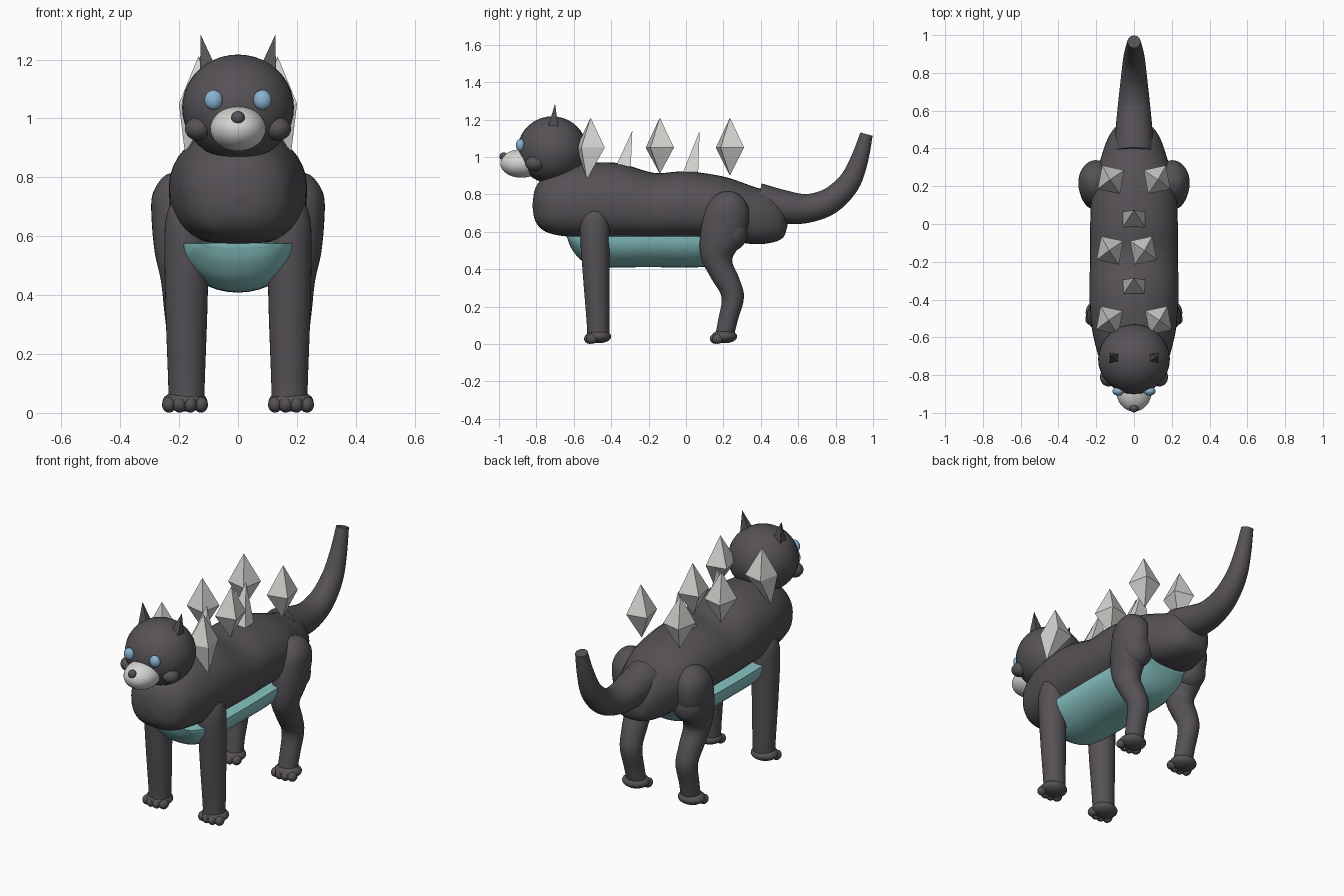
import bpy, bmesh, math
from mathutils import Vector

cube = bpy.data.objects.get("Cube")
if cube:
    bpy.data.objects.remove(cube)


def material(name, rgb):
    m = bpy.data.materials.new(name)
    m.use_nodes = True
    m.diffuse_color = (*rgb, 1)
    m.node_tree.nodes["Principled BSDF"].inputs["Base Color"].default_value = (*rgb, 1)
    return m


FUR = material("charcoal fur", (0.092, 0.083, 0.092))
PALE = material("pale bone", (0.66, 0.66, 0.64))
TEAL = material("teal belly", (0.24, 0.55, 0.54))
BLUE = material("eye blue", (0.25, 0.45, 0.64))
NOSE = material("nose grey", (0.09, 0.09, 0.105))


def finish(bm, name, mat, smooth=True):
    bmesh.ops.recalc_face_normals(bm, faces=bm.faces)
    mesh = bpy.data.meshes.new(name)
    bm.to_mesh(mesh)
    bm.free()
    mesh.materials.append(mat)
    ob = bpy.data.objects.new(name, mesh)
    bpy.context.scene.collection.objects.link(ob)
    if smooth:
        bpy.context.view_layer.objects.active = ob
        bpy.ops.object.select_all(action='DESELECT')
        ob.select_set(True)
        bpy.ops.object.shade_smooth_by_angle(angle=math.radians(45))
    return ob


def ball(name, centre, radii, mat):
    bm = bmesh.new()
    bmesh.ops.create_uvsphere(bm, u_segments=32, v_segments=20, radius=1)
    for v in bm.verts:
        v.co = Vector([c + r * p for c, r, p in zip(centre, radii, v.co)])
    return finish(bm, name, mat)


def spline(a, b, c, d, t):
    return 0.5 * (2 * b + (c - a) * t + (2 * a - 5 * b + 4 * c - d) * t * t
                  + (3 * b - a - 3 * c + d) * t ** 3)


def loft(name, rows, mat, normal=None, x=0, steps=5, sides=36, square=1.0, top=1.0):
    """Smooth skin through rows of (x offset, y, z, half width, half depth)."""
    rows = [Vector(r) for r in rows]
    ext = [rows[0]] + rows + [rows[-1]]
    fine = [spline(*ext[i:i + 4], k / steps)
            for i in range(len(rows) - 1) for k in range(steps)] + [rows[-1]]
    bm = bmesh.new()
    rings = []
    for i, r in enumerate(fine):
        n = normal
        if n is None:
            d = fine[min(i + 1, len(fine) - 1)] - fine[max(i - 1, 0)]
            n = Vector((0, -d[2], d[1])).normalized()
        ring = []
        for k in range(sides):
            c, s = math.cos(math.tau * k / sides), math.sin(math.tau * k / sides)
            if s < 0:
                c, s = (math.copysign(abs(q) ** square, q) for q in (c, s))
            else:
                s *= top
            p = Vector((x + r[0] + max(r[3], 0.002) * c, r[1], r[2]))
            ring.append(bm.verts.new(p + n * max(r[4], 0.002) * s))
        rings.append(ring)
    for a, b in zip(rings, rings[1:]):
        for k in range(sides):
            j = (k + 1) % sides
            bm.faces.new((a[k], a[j], b[j], b[k]))
    bm.faces.new(rings[0])
    bm.faces.new(rings[-1])
    return finish(bm, name, mat)


UP, BACK = Vector((0, 0, 1)), Vector((0, 1, 0))

# Torso, squarer underneath where it meets the belly
loft("torso", [
    (0, -.82, .74, .01, .01), (0, -.805, .745, .09, .09), (0, -.75, .75, .165, .15),
    (0, -.64, .765, .205, .19), (0, -.5, .77, .23, .2), (0, -.35, .765, .235, .2),
    (0, -.17, .74, .233, .175), (0, .0, .745, .232, .178), (0, .2, .725, .22, .17),
    (0, .35, .69, .175, .155), (0, .45, .675, .14, .135), (0, .52, .66, .09, .09),
    (0, .545, .655, .01, .01)], FUR, UP, square=.75)

# Belly trough with a flat top
loft("belly", [
    (0, -.635, .576, .12, .01), (0, -.61, .576, .155, .07), (0, -.55, .576, .19, .135),
    (0, -.45, .576, .205, .165), (0, -.2, .576, .21, .165), (0, .08, .576, .205, .165),
    (0, .2, .576, .19, .13), (0, .29, .576, .15, .03)], TEAL, UP, top=.02)

# Tail
loft("tail", [
    (0, .385, .755, .105, .105), (0, .53, .73, .095, .09), (0, .65, .725, .083, .077),
    (0, .77, .765, .07, .07), (0, .87, .86, .058, .06), (0, .925, .98, .046, .048),
    (0, .965, 1.122, .034, .034)], FUR)

# Head, muzzle and nose
ball("head", (0, -.715, 1.037), (.19, .185, .18), FUR)
ball("muzzle", (0, -.88, .965), (.095, .113, .076), PALE)
ball("nose", (0, -.975, 1.002), (.023, .022, .023), NOSE)


def spike(name, low, mid, tip, half, mat, turn=0, sides=4):
    """Faceted gem: a ring at mid joined to a low point and a tip."""
    bm = bmesh.new()
    ring = []
    for k in range(sides):
        a = math.tau * (k + .5) / sides + turn
        off = Vector((half[0] * math.cos(a), half[1] * math.sin(a), 0)) * math.sqrt(2)
        ring.append(bm.verts.new(Vector(mid) + off))
    ends = [bm.verts.new(low), bm.verts.new(tip)]
    for k in range(sides):
        for e in ends:
            bm.faces.new((ring[k], ring[(k + 1) % sides], e))
    return finish(bm, name, mat, smooth=False)


for side, s in (("left", 1), ("right", -1)):
    # Face details
    ball(side + "_eye", (.083 * s, -.885, 1.063), (.031, .024, .034), BLUE)
    ball(side + "_cheek", (.135 * s, -.81, .965), (.045, .05, .04), FUR)
    spike(side + "_ear", (.09 * s, -.71, 1.1), (.1 * s, -.71, 1.165),
          (.127 * s, -.7, 1.285), (.029, .026), FUR)

    # Front leg, hind leg and thigh bulge
    loft(side + "_front_leg", [
        (0, -.485, .735, .01, .01), (0, -.485, .72, .045, .045), (0, -.487, .67, .068, .072),
        (0, -.487, .58, .075, .079), (0, -.48, .35, .071, .07), (0, -.47, .1, .062, .06),
        (0, -.47, .04, .062, .06)], FUR, BACK, x=.175 * s)
    loft(side + "_hind_leg", [
        (.205 * s, .225, .818, .01, .01), (.205 * s, .225, .8, .05, .06),
        (.203 * s, .22, .74, .088, .11), (.203 * s, .21, .65, .09, .125),
        (.2 * s, .185, .54, .082, .112), (.19 * s, .165, .45, .072, .082),
        (.185 * s, .21, .35, .066, .075), (.18 * s, .25, .25, .06, .06),
        (.178 * s, .225, .13, .055, .053), (.175 * s, .205, .04, .055, .05)], FUR, BACK)
    ball(side + "_thigh", (.19 * s, .25, .6), (.09, .08, .1), FUR)

    # Paws with four toes
    for end, y in (("front", -.468), ("hind", .205)):
        ball(f"{side}_{end}_paw", (.18 * s, y, .04), (.076, .068, .036), FUR)
        for k in range(4):
            edge = abs(k - 1.5) > 1
            ball(f"{side}_{end}_toe_{k + 1}",
                 ((.18 + .036 * (k - 1.5)) * s, y - (.035 if edge else .047), .028),
                 (.024, .03, .027), FUR)

    # Paired back spikes, leaning inward
    for n, (y, x) in enumerate(((-.51, .13), (-.14, .127 if s < 0 else .05), (.235, .122))):
        low_x = .18 if n == 0 else x
        spike(f"{side}_back_spike_{n + 1}", (low_x * s, y - .02 * (n == 0), (.88, .91, .9)[n]),
              (x * s, y, 1.05), ((x + .005) * s, y, 1.21), (.06, .064), PALE, turn=.2 * s)

# Spikes along the middle of the back
for n, y in enumerate((-.335, .025)):
    z = .95 - .03 * n
    spike(f"middle_spike_{n + 1}", (0, y, z - .06), (0, y, z),
          (0, y + .048, 1.14), (.058, .04), PALE)
